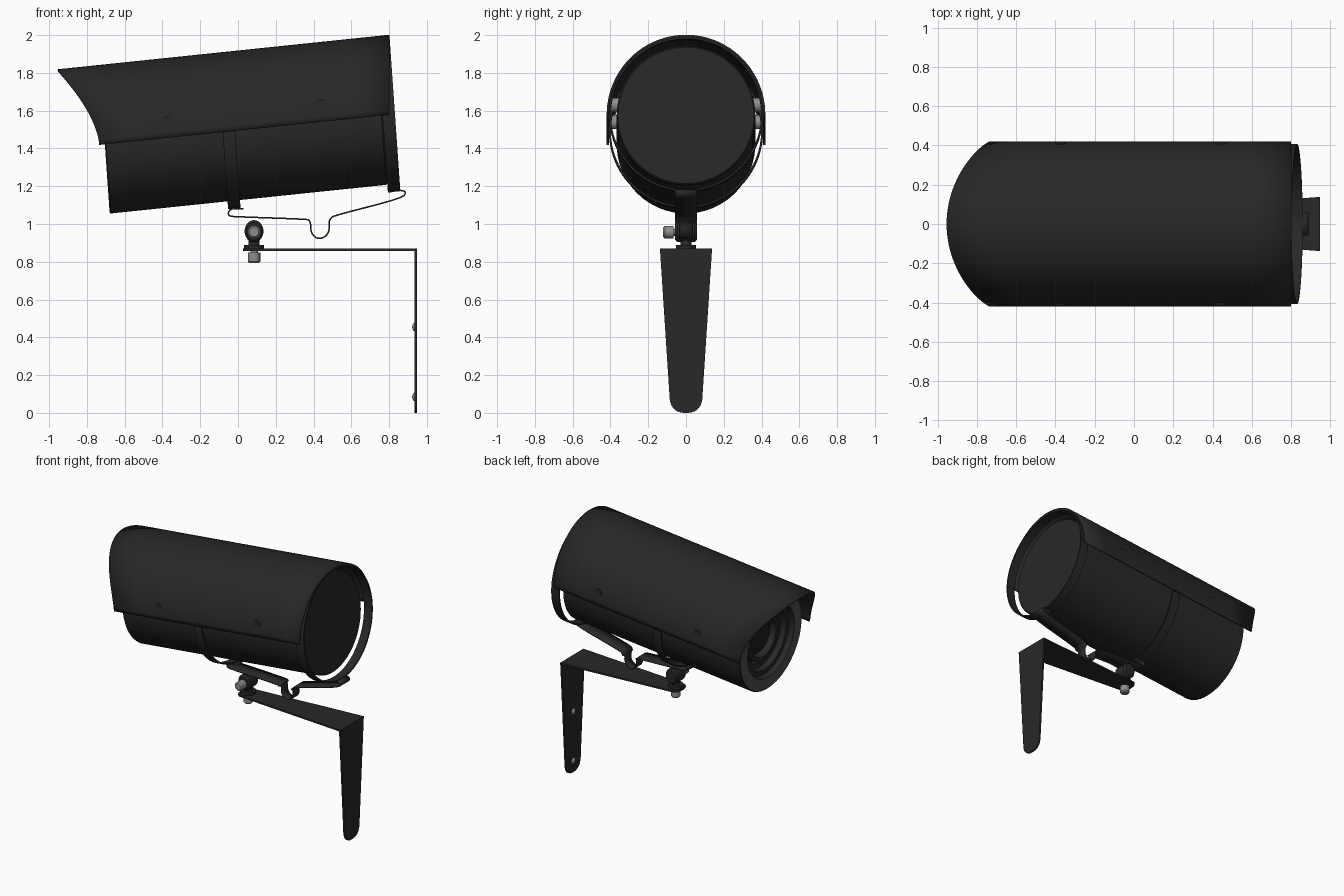
import bpy
import bmesh
from math import sin, cos, pi, radians
from mathutils import Matrix, Vector

if "Cube" in bpy.data.objects:
    bpy.data.objects.remove(bpy.data.objects["Cube"], do_unlink=True)


def material(name, value, rough=0.6):
    m = bpy.data.materials.new(name)
    m.use_nodes = True
    color = (value, value, value, 1)
    m.diffuse_color = color
    bsdf = m.node_tree.nodes["Principled BSDF"]
    bsdf.inputs["Base Color"].default_value = color
    bsdf.inputs["Roughness"].default_value = rough
    return m


BLACK = material("matte black", 0.021)
FACE = material("charcoal bezel", 0.075)
GLASS = material("dark glass", 0.012)
STEEL = material("grey steel", 0.27)

# Tilted housing frame: local x runs along the barrel, origin at the rear centre
TILT = Matrix(((1, 0, -0.07, 0.765), (0, 1, 0, 0),
               (0.104, 0, 1, 1.575), (0, 0, 0, 1)))


def finish(name, bm, mat, matrix=None, thickness=0, offset=-1):
    bmesh.ops.recalc_face_normals(bm, faces=bm.faces)
    me = bpy.data.meshes.new(name)
    bm.to_mesh(me)
    bm.free()
    if matrix:
        me.transform(matrix)
    ob = bpy.data.objects.new(name, me)
    bpy.context.collection.objects.link(ob)
    me.materials.append(mat)
    if thickness:
        mod = ob.modifiers.new("Thickness", "SOLIDIFY")
        mod.thickness = thickness
        mod.offset = offset
    bpy.ops.object.select_all(action="DESELECT")
    ob.select_set(True)
    bpy.context.view_layer.objects.active = ob
    bpy.ops.object.shade_smooth_by_angle(angle=radians(35))
    return ob


def grid(rows, closed=False):
    """Skin a list of equally long point rows with quads."""
    bm = bmesh.new()
    vs = [[bm.verts.new(p) for p in row] for row in rows]
    n = len(rows[0])
    for a, b in zip(vs, vs[1:]):
        for i in range(n if closed else n - 1):
            j = (i + 1) % n
            bm.faces.new((a[i], a[j], b[j], b[i]))
    return bm


def lathe(name, profile, mat, matrix, sides=64):
    """Revolve (along, radius) points around local x."""
    rows = [[(u, r * cos(2 * pi * i / sides), r * sin(2 * pi * i / sides))
             for i in range(sides)] for u, r in profile]
    bm = grid(rows, True)
    bmesh.ops.remove_doubles(bm, verts=bm.verts, dist=0.0001)
    return finish(name, bm, mat, matrix)


def along(direction, origin):
    """Matrix that sends local x to a direction."""
    q = Vector((1, 0, 0)).rotation_difference(Vector(direction))
    return Matrix.Translation(origin) @ q.to_matrix().to_4x4()


def rounded(points, passes=2):
    for _ in range(passes):
        out = [points[0]]
        for a, b in zip(points, points[1:]):
            a, b = Vector(a), Vector(b)
            out += [a.lerp(b, 0.25), a.lerp(b, 0.75)]
        points = out + [points[-1]]
    return points


# Barrel with recessed stepped front
FRONT = -1.47
barrel = lathe("barrel", [(0, 0), (0, 0.36), (-0.006, 0.367), (FRONT + 0.006, 0.367),
                          (FRONT, 0.36), (FRONT, 0.275), (FRONT + 0.04, 0.27),
                          (FRONT + 0.04, 0.235), (FRONT + 0.08, 0.23), (FRONT + 0.08, 0.195),
                          (FRONT + 0.12, 0.19), (FRONT + 0.12, 0)], BLACK, TILT)
barrel.data.materials.append(FACE)
back = TILT.inverted()
for p in barrel.data.polygons:
    c = back @ p.center
    if c.x < FRONT + 0.001 and c.yz.length > 0.27:
        p.material_index = 1
lathe("lens_ring", [(FRONT + 0.13, 0.18), (FRONT + 0.06, 0.175), (FRONT + 0.06, 0.145),
                    (FRONT + 0.13, 0.135)], BLACK, TILT)
lathe("lens", [(FRONT + 0.12 - 0.05 * cos(k * pi / 16), 0.14 * sin(k * pi / 16))
               for k in range(9)], GLASS, TILT, 48)

# Half-round sunshield with swept visor
R = 0.42
rows = []
for i in range(49):
    a = pi * i / 48
    y, w = R * cos(a), max(0, R * sin(a))
    front = -1.5 - 0.22 * (w / R) ** 1.57 + 0.07 * w
    rear = 0.036 + 0.07 * w
    rows.append([(front + (rear - front) * k / 8, y, w) for k in range(9)])
finish("sunshield", grid(rows), BLACK, TILT, 0.012)

# Two cradle hoops, tucked inside the sunshield
for name, u in (("front_hoop", -0.846), ("rear_hoop", 0.0)):
    lathe(name, [(u, 0.398), (u, 0.408), (u + 0.066, 0.408), (u + 0.066, 0.398), (u, 0.398)],
          BLACK, TILT, 96)

# Spacer bolts between barrel and sunshield
for side, s in (("left", 1), ("right", -1)):
    for place, x, z in (("front", -0.375, 1.54), ("rear", 0.44, 1.63)):
        m = along((0, s, 0), (x, s * 0.35, z))
        lathe(f"{side}_{place}_spacer", [(0, 0), (0, 0.038), (0.048, 0.038), (0.048, 0)],
              STEEL, m, 20)
        lathe(f"{side}_{place}_screw_head", [(0.05, 0), (0.05, 0.03), (0.063, 0.03), (0.063, 0)],
              BLACK, m, 20)

# Bent carrier strip joining the hoops, narrower at the dip
path = rounded([(0.03, 1.082), (-0.045, 1.082), (-0.055, 1.042), (0.0, 1.038), (0.35, 1.026),
                (0.385, 1.02), (0.385, 0.95), (0.43, 0.915), (0.485, 0.95), (0.48, 1.03),
                (0.53, 1.05), (0.87, 1.137), (0.892, 1.17), (0.86, 1.18), (0.80, 1.17)])
rows = []
for x, z in path:
    half = 0.036 if z < 1.015 else 0.058
    rows.append([(x, y, z) for y in (-half, half)])
finish("carrier_strip", grid(rows), BLACK, None, 0.008, 0)

# Clamp joint
lathe("clamp_knuckle", [(-0.058, 0), (-0.058, 0.04), (-0.045, 0.05), (0.045, 0.05),
                        (0.058, 0.04), (0.058, 0)], BLACK,
      Matrix.Translation((0.085, 0, 0.962)) @ Matrix.Diagonal((1, 1, 1.17, 1))
      @ along((0, 1, 0), (0, 0, 0)), 32)
lathe("clamp_neck", [(0.89, 0), (0.89, 0.03), (0.93, 0.03), (0.93, 0)], BLACK,
      along((0, 0, 1), (0.085, 0, 0)), 24)
lathe("clamp_collar", [(0.868, 0), (0.868, 0.052), (0.89, 0.052), (0.89, 0)], BLACK,
      along((0, 0, 1), (0.085, 0, 0)), 32)
KNOB = [(0, 0), (0, 0.02), (0.008, 0.02), (0.008, 0.033), (0.055, 0.033), (0.064, 0.024),
        (0.064, 0)]
lathe("side_knob", KNOB, STEEL, along((0, -1, 0), (0.085, -0.057, 0.957)), 16)
lathe("lower_knob", KNOB, STEEL, along((0, 0, -1), (0.085, 0, 0.857)), 16)


# Wall bracket: two tapered plates with rounded ends
def tapered_plate(name, length, wide, narrow, round_len, matrix, thick):
    outline = [(0, -wide), (0, wide)]
    outline += [(length - round_len + round_len * abs(sin(t)) ** 0.8,
                 narrow * (1 if cos(t) >= 0 else -1) * abs(cos(t)) ** 0.8)
                for t in (pi * i / 20 for i in range(21))]
    bm = bmesh.new()
    bm.faces.new([bm.verts.new((x, y, 0)) for x, y in outline])
    ret = bmesh.ops.extrude_face_region(bm, geom=bm.faces[:])
    top = [v for v in ret["geom"] if isinstance(v, bmesh.types.BMVert)]
    bmesh.ops.translate(bm, verts=top, vec=(0, 0, thick))
    finish(name, bm, BLACK, matrix)


tapered_plate("bracket_arm", 0.92, 0.138, 0.07, 0.05,
              Matrix.Translation((0.947, 0, 0.857)) @ Matrix.Diagonal((-1, 1, 1, 1)), 0.012)
tapered_plate("bracket_wall_plate", 0.869, 0.138, 0.088, 0.1,
              Matrix.Translation((0.934, 0, 0.869)) @ Matrix.Rotation(pi / 2, 4, "Y"), 0.013)

# Wall screws
for name, z in (("upper_wall_screw", 0.455), ("lower_wall_screw", 0.085)):
    lathe(name, [(0, 0.024), (0.006, 0.02), (0.012, 0.01), (0.013, 0)], STEEL,
          along((-1, 0, 0), (0.935, 0, z)), 16)
